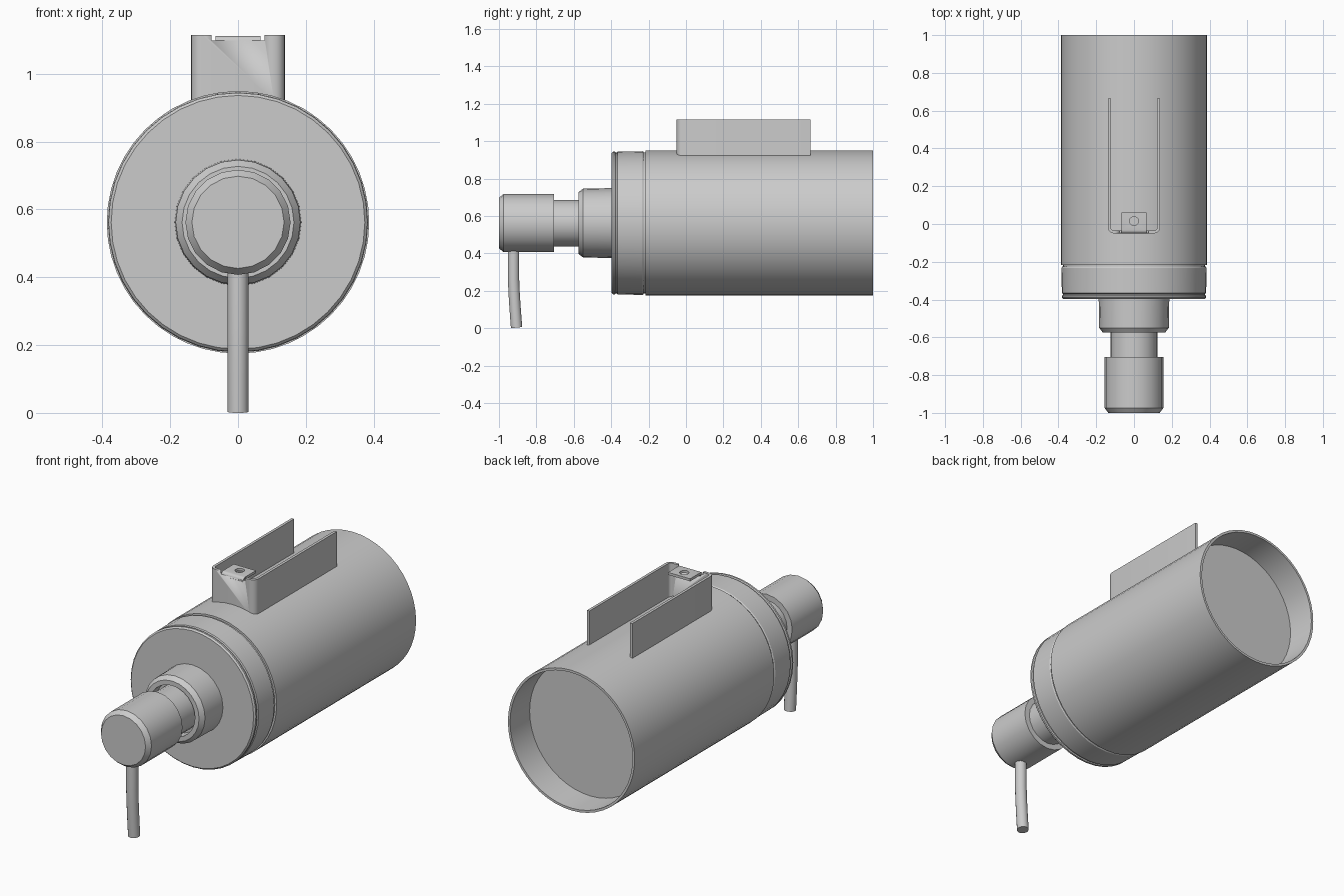
import bpy, bmesh
from math import sin, cos, pi
from mathutils import Vector

if "Cube" in bpy.data.objects:
    bpy.data.objects.remove(bpy.data.objects["Cube"])

AXIS_Z = 0.562


def finish(name, bm, smooth=True):
    bmesh.ops.recalc_face_normals(bm, faces=bm.faces)
    me = bpy.data.meshes.new(name)
    bm.to_mesh(me)
    bm.free()
    ob = bpy.data.objects.new(name, me)
    bpy.context.collection.objects.link(ob)
    bpy.ops.object.select_all(action='DESELECT')
    ob.select_set(True)
    bpy.context.view_layer.objects.active = ob
    if smooth:
        bpy.ops.object.shade_smooth_by_angle(angle=0.6)
    return ob


def skin(name, rings):
    """Join equal-length rings of points and cap both ends."""
    bm = bmesh.new()
    vs = [[bm.verts.new(p) for p in ring] for ring in rings]
    n = len(vs[0])
    for a, b in zip(vs, vs[1:]):
        for i in range(n):
            j = (i + 1) % n
            bm.faces.new((a[i], a[j], b[j], b[i]))
    bm.faces.new(vs[0])
    bm.faces.new(vs[-1])
    return finish(name, bm)


def lathe(name, profile, n):
    """Revolve (radius, y) points around the long axis."""
    return skin(name, [[(r * sin(2 * pi * i / n), y, AXIS_Z + r * cos(2 * pi * i / n))
                        for i in range(n)] for r, y in profile])


def prism(name, outline, offset):
    """Extrude a flat outline by an offset vector."""
    bm = bmesh.new()
    f = bm.faces.new([bm.verts.new(p) for p in outline])
    r = bmesh.ops.extrude_face_region(bm, geom=[f])
    verts = [v for v in r['geom'] if isinstance(v, bmesh.types.BMVert)]
    bmesh.ops.translate(bm, verts=verts, vec=Vector(offset))
    return finish(name, bm)


def cut(target, cutter):
    m = target.modifiers.new("cut", 'BOOLEAN')
    m.operation, m.object, m.solver = 'DIFFERENCE', cutter, 'EXACT'
    cutter.hide_render = True
    bpy.ops.object.select_all(action='DESELECT')
    target.select_set(True)
    bpy.context.view_layer.objects.active = target
    # the cut has to come before the shading modifier
    bpy.ops.object.modifier_move_to_index(modifier=m.name, index=0)
    bpy.ops.object.modifier_apply(modifier=m.name)
    bpy.data.objects.remove(cutter)


# Main canister with a recessed back
lathe("canister", [(0.37, 0.835), (0.374, 1.0), (0.387, 1.0), (0.387, -0.216),
                   (0.376, -0.216), (0.376, -0.23)], 48)
# Front cap with a thin groove near its rim
lathe("front_cap", [(0.38, -0.226), (0.384, -0.232), (0.382, -0.366), (0.376, -0.37),
                    (0.376, -0.376), (0.382, -0.38), (0.382, -0.39), (0.374, -0.398)], 40)
# Neck collar with an open front
lathe("neck_collar", [(0.187, -0.39), (0.184, -0.55), (0.165, -0.575),
                      (0.14, -0.575), (0.138, -0.52)], 24)
# Pump stem and push button
lathe("pump_stem", [(0.124, -0.50), (0.124, -0.72)], 20)
lathe("push_button", [(0.155, -0.705), (0.155, -0.975), (0.136, -1.0)], 20)

# Bent spout hanging from the button
path = [(-0.922, 0.43), (-0.922, 0.26), (-0.919, 0.19), (-0.914, 0.11), (-0.906, 0.003)]
skin("spout", [[(0.031 * cos(a), y + 0.031 * sin(a), z + 0.1 * 0.031 * sin(a) * (k == 4))
                for a in [2 * pi * i / 14 for i in range(14)]]
               for k, (y, z) in enumerate(path)])


# U-shaped mounting bracket
def u_side(w, front, r):
    right = [(w - r + r * sin(a), front + r - r * cos(a))
             for a in [pi / 2 * i / 5 for i in range(6)]] + [(w, 0.665)]
    return [(-x, y) for x, y in reversed(right)] + right


outer, inner = u_side(0.138, -0.05, 0.032), u_side(0.123, -0.035, 0.017)
bracket = prism("mounting_bracket", [(x, y, 0.92) for x, y in outer + inner[::-1]],
                (0, 0, 0.195))
cut(bracket, prism("notch_cutter", [(-0.078, -0.08, 1.098), (0.078, -0.08, 1.098),
                                    (0.078, -0.03, 1.098), (-0.078, -0.03, 1.098)],
                   (0, 0, 0.1)))

# Folded screw tab with a round hole
bend = [pi / 2 * i / 4 for i in range(5)]
tab_side = [(-0.033 - 0.017 * cos(a), 1.095 + 0.017 * sin(a)) for a in bend]
tab_side += [(0.06, 1.112), (0.06, 1.098), (-0.03, 1.098), (-0.035, 1.09), (-0.05, 1.09)]
tab = prism("screw_tab", [(-0.067, y, z) for y, z in tab_side], (0.134, 0, 0))
cut(tab, prism("hole_cutter", [(0.024 * cos(2 * pi * i / 20), 0.015 + 0.024 * sin(2 * pi * i / 20), 1.0)
                               for i in range(20)], (0, 0, 0.2)))
